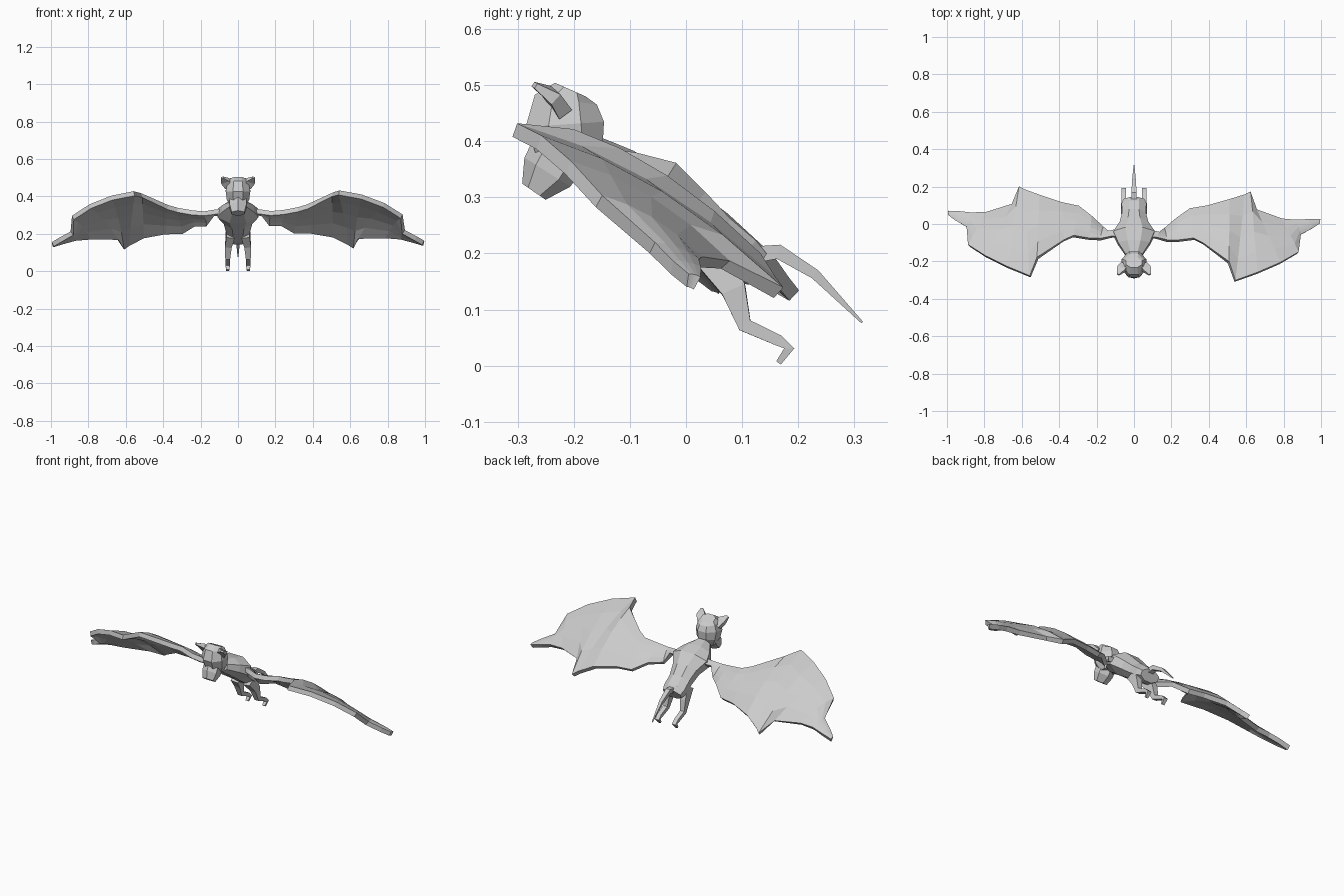
import bpy, bmesh, math
from mathutils import Vector

if "Cube" in bpy.data.objects:
    bpy.data.objects.remove(bpy.data.objects["Cube"])

grey = bpy.data.materials.new("light_grey")
grey.diffuse_color = (0.6, 0.6, 0.6, 1)
grey.use_nodes = True
grey.node_tree.nodes["Principled BSDF"].inputs["Base Color"].default_value = grey.diffuse_color


def make_object(name, bm):
    bmesh.ops.recalc_face_normals(bm, faces=bm.faces)
    mesh = bpy.data.meshes.new(name)
    bm.to_mesh(mesh)
    bm.free()
    mesh.materials.append(grey)
    obj = bpy.data.objects.new(name, mesh)
    bpy.context.collection.objects.link(obj)
    return obj


def loft(name, stations, sides):
    """Capped tube through (x, y, z, half_width, half_depth) stations."""
    bm = bmesh.new()
    pts = [Vector(s[:3]) for s in stations]
    grow = 1 / math.cos(math.pi / sides)
    rings = []
    for i, s in enumerate(stations):
        t = (pts[min(i + 1, len(pts) - 1)] - pts[max(i - 1, 0)]).normalized()
        side = Vector((1, 0, 0))
        side = (side - t * side.dot(t)).normalized()
        up = t.cross(side)
        ring = []
        for k in range(sides):
            a = 2 * math.pi * (k + 0.5) / sides
            offset = side * math.cos(a) * s[3] + up * math.sin(a) * s[4]
            ring.append(bm.verts.new(pts[i] + offset * grow))
        rings.append(ring)
    for a, b in zip(rings, rings[1:]):
        for k in range(sides):
            n = (k + 1) % sides
            bm.faces.new((a[k], a[n], b[n], b[k]))
    bm.faces.new(rings[0])
    bm.faces.new(rings[-1])
    return make_object(name, bm)


# Body, from neck to hips
loft("body", [
    (0, -.165, .358, .045, .034),
    (0, -.105, .335, .085, .048),
    (0, -.05, .31, .110, .061),
    (0, .00, .268, .076, .054),
    (0, .05, .225, .064, .047),
    (0, .10, .188, .066, .043),
    (0, .128, .172, .056, .032)], 8)

# Head and muzzle
loft("head", [
    (0, -.206, .492, .042, .030),
    (0, -.214, .474, .054, .056),
    (0, -.216, .430, .066, .070),
    (0, -.208, .385, .060, .060),
    (0, -.205, .345, .040, .038)], 8)
loft("muzzle", [
    (0, -.228, .378, .045, .044),
    (0, -.247, .345, .045, .042),
    (0, -.271, .310, .034, .022)], 6)

# Ears and legs, one per side
for label, s in (("left", -1), ("right", 1)):
    loft(label + "_ear", [
        (s * .050, -.220, .455, .020, .014),
        (s * .068, -.240, .482, .024, .012),
        (s * .085, -.270, .500, .007, .005)], 4)
    loft(label + "_leg", [
        (s * .040, .050, .195, .022, .034),
        (s * .052, .085, .135, .018, .022),
        (s * .055, .105, .072, .013, .013),
        (s * .055, .165, .045, .012, .010),
        (s * .055, .184, .031, .012, .009),
        (s * .055, .165, .005, .008, .005)], 4)

# Tail
loft("tail", [
    (0, .10, .195, .016, .016),
    (0, .165, .203, .014, .013),
    (0, .23, .163, .010, .009),
    (0, .314, .077, .002, .002)], 4)

# Wing stations from root to tip: front edge point, rear edge point
WING = [
    ((.06, -.07, .325), (.06, -.03, .31)),
    ((.12, -.075, .318), (.13, -.05, .305)),
    ((.175, -.09, .310), (.165, -.03, .25)),
    ((.24, -.09, .315), (.23, .025, .25)),
    ((.32, -.08, .33), (.30, .075, .21)),
    ((.37, -.105, .345), (.39, .09, .21)),
    ((.505, -.205, .41), (.51, .125, .19)),
    ((.54, -.305, .42), (.59, .15, .15)),
    ((.66, -.262, .398), (.62, .165, .13)),
    ((.78, -.21, .353), (.65, .07, .18)),
    ((.875, -.155, .293), (.79, .02, .185)),
    ((.885, -.06, .21), (.87, .015, .18)),
    ((.95, -.025, .175), (.93, .02, .165)),
    ((.99, .003, .152), (.993, .020, .147))]
STEPS = 4


def wing(name, left):
    bm = bmesh.new()
    rows = []
    for front, rear in WING:
        f, r = Vector(front), Vector(rear)
        arch = 0.07 * (r - f).length
        row = []
        for k in range(STEPS + 1):
            t = k / STEPS
            p = f.lerp(r, t) + Vector((0, 0, arch * 4 * t * (1 - t)))
            if left:  # mirrored and swung slightly back
                p = Vector((-p.x + .05 * p.y, p.y + .045 * p.x, p.z - .008 * p.x))
            row.append(bm.verts.new(p))
        rows.append(row)
    for a, b in zip(rows, rows[1:]):
        for k in range(STEPS):
            bm.faces.new((a[k], a[k + 1], b[k + 1], b[k]))
    obj = make_object(name, bm)
    solid = obj.modifiers.new("thickness", 'SOLIDIFY')
    solid.thickness = 0.026
    solid.offset = 0


wing("right_wing", False)
wing("left_wing", True)
